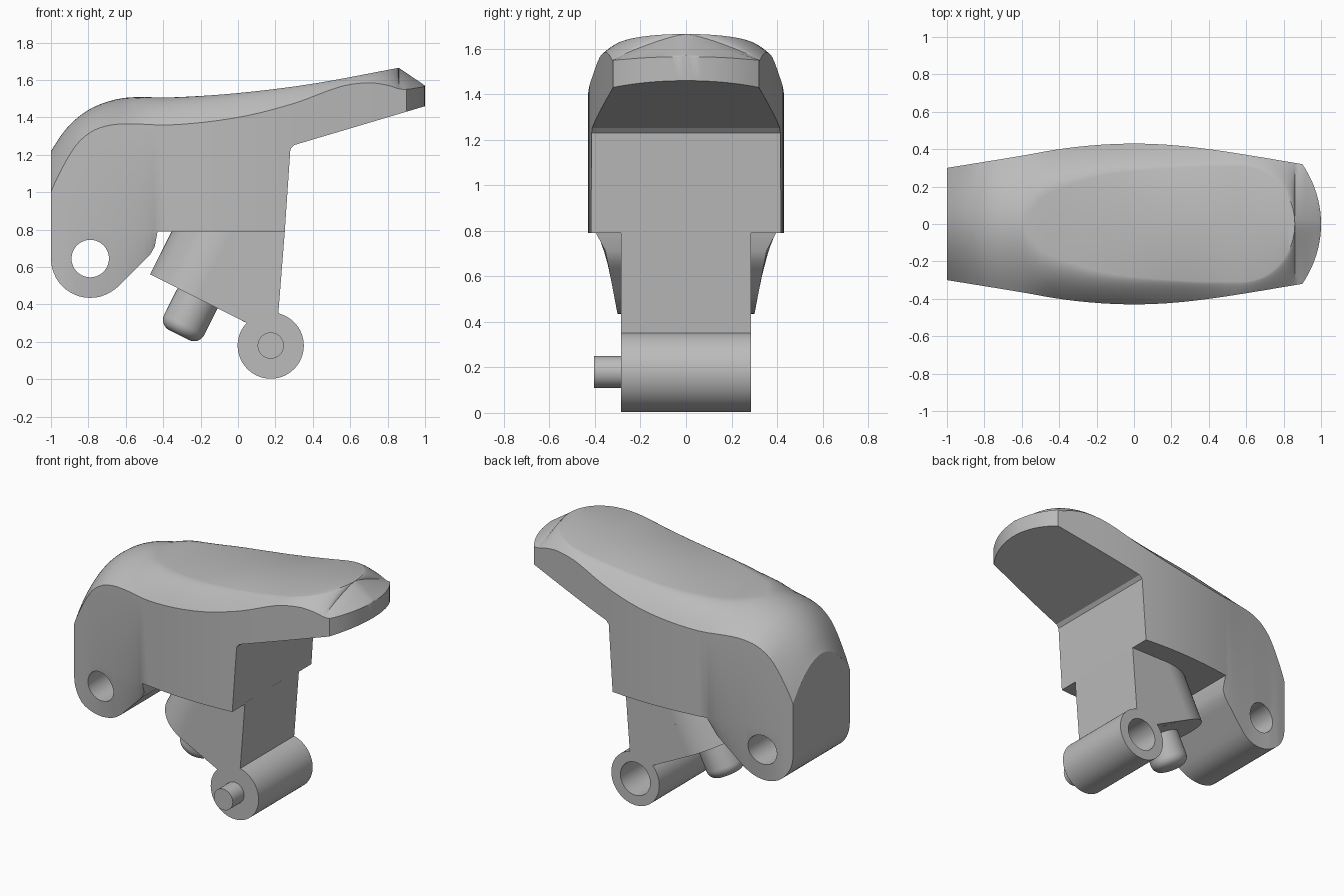
import bpy, bmesh, math
from mathutils import Vector

cube = bpy.data.objects.get("Cube")
if cube:
    bpy.data.objects.remove(cube, do_unlink=True)

grey = bpy.data.materials.new("plain grey")
grey.use_nodes = True
colour = (0.5, 0.5, 0.5, 1)
grey.diffuse_color = colour
grey.node_tree.nodes["Principled BSDF"].inputs["Base Color"].default_value = colour


def finish(name, bm, angle=28):
    bmesh.ops.remove_doubles(bm, verts=bm.verts, dist=1e-4)
    bmesh.ops.recalc_face_normals(bm, faces=bm.faces)
    mesh = bpy.data.meshes.new(name)
    bm.to_mesh(mesh)
    bm.free()
    mesh.materials.append(grey)
    obj = bpy.data.objects.new(name, mesh)
    bpy.context.collection.objects.link(obj)
    bpy.ops.object.select_all(action='DESELECT')
    obj.select_set(True)
    bpy.context.view_layer.objects.active = obj
    bpy.ops.object.shade_smooth_by_angle(angle=math.radians(angle))
    return obj


def skin(bm, rings):
    """Bridge closed rings with quads and cap both ends."""
    rings = [[bm.verts.new(p) for p in ring] for ring in rings]
    n = len(rings[0])
    for a, b in zip(rings, rings[1:]):
        for i in range(n):
            j = (i + 1) % n
            bm.faces.new((a[i], a[j], b[j], b[i]))
    bm.faces.new(rings[0])
    bm.faces.new(rings[-1])


def lathe(name, origin, axis, profile, sides=64):
    """Turn (distance, radius) pairs around an axis."""
    turn = Vector(axis).to_track_quat('Z', 'Y')
    rings = []
    for d, r in profile:
        rings.append([Vector(origin) + turn @ Vector((
            r * math.cos(math.tau * i / sides), r * math.sin(math.tau * i / sides), d))
            for i in range(sides)])
    bm = bmesh.new()
    skin(bm, rings)
    return finish(name, bm)


def prism(name, outline, half):
    bm = bmesh.new()
    skin(bm, [[(x, y, z) for x, z in outline] for y in (-half, half)])
    return finish(name, bm)


def curve(points, x):
    """Smooth interpolation through a short list of points."""
    if x <= points[0][0]:
        return points[0][1]
    if x >= points[-1][0]:
        return points[-1][1]
    k = next(i for i in range(len(points) - 1) if x <= points[i + 1][0])

    def slope(i):
        a, b = points[max(i - 1, 0)], points[min(i + 1, len(points) - 1)]
        return (b[1] - a[1]) / (b[0] - a[0])
    (xa, za), (xb, zb) = points[k], points[k + 1]
    h = xb - xa
    t = (x - xa) / h
    return (za * (1 + 2 * t) * (1 - t) ** 2 + zb * t * t * (3 - 2 * t)
            + h * slope(k) * t * (1 - t) ** 2 + h * slope(k + 1) * t * t * (t - 1))


# Body curves along x: crown line, side crease, half width and flat half width
TOP = [(-1, 1.22), (-.93, 1.325), (-.85, 1.405), (-.75, 1.465), (-.6, 1.505),
       (-.35, 1.507), (0, 1.53), (.4, 1.58), (.86, 1.665), (1, 1.69)]
CREASE = [(-1, 1.0), (-.97, 1.07), (-.9, 1.2), (-.84, 1.28), (-.75, 1.34), (-.62, 1.365),
          (-.35, 1.36), (0, 1.4), (.3, 1.475), (.55, 1.565), (.7, 1.585), (.8, 1.572),
          (.88, 1.55), (1, 1.565)]
WIDTH = [(-1, .3), (-.6, .365), (-.4, .4), (-.2, .422), (0, .43), (.2, .422),
         (.4, .4), (.6, .37), (.9, .32)]
FLAT = [(-.6, 0), (-.5, .13), (-.3, .22), (-.1, .27), (.3, .305), (.57, .31)]
FLOOR = .79
LUG_X, LUG_Z, LUG_R = -.79, .645, .21


def underside(x):
    if x < -.64:
        return LUG_Z - math.sqrt(max(LUG_R ** 2 - (x - LUG_X) ** 2, 0))
    if x <= .25:
        pts = [(-.64, .496), (-.47, .665), (-.445, .71), (-.43, FLOOR), (.25, FLOOR)]
    else:
        pts = [(.25, FLOOR), (.28, 1.23), (.3, 1.252), (1, 1.46)]
    for (xa, za), (xb, zb) in zip(pts, pts[1:]):
        if x <= xb:
            return za + (zb - za) * (x - xa) / (xb - xa)
    return pts[-1][1]


def half_width(x):
    if x <= .9:
        return curve(WIDTH, x)
    r = .56
    return math.sqrt(max(r * r - (x - 1 + r) ** 2, 0))


def flat_width(x):
    if x <= .57:
        return curve(FLAT, x)
    return .31 * math.sqrt(max(1 - ((x - .57) / .29) ** 2, 0))


def section(x):
    w, low = half_width(x), underside(x)
    top = min(curve(TOP, x), 1.665 - (x - .86) * .68)
    crease = max(min(curve(CREASE, x), top), low)
    flat = min(flat_width(x), w)
    power = 2 - .7 * min(max((x + .5) / .7, 0), 1)
    foot = min(w, .3 + .19 * (low - .43)) if low < FLOOR else w
    half = [(foot, low), (w, max(low, FLOOR)), (w, crease)]
    for i in range(9, -1, -1):
        u = i / 10
        half.append((flat + (w - flat) * u, crease + (top - crease) * (1 - u ** power)))
    ring = half + [(0, top)] + [(-y, z) for y, z in reversed(half)]
    return [(x, y, z) for y, z in ring]


# Stations are packed where the outline turns
stations = [LUG_X - LUG_R * math.cos(math.pi * i / 24) for i in range(18)]
stations += [-.64, -.6, -.55, -.5, -.47, -.445, -.43]
stations += [-.38 + .07 * i for i in range(9)]
stations += [.25, .28, .3, .36, .42, .48, .54]
stations += [.57 + .29 * math.sin(math.pi * i / 24) for i in range(13)]
stations += [.88, .9] + [1 - .1 * (1 - i / 10) ** 2 for i in range(1, 10)] + [.9999]
stations = sorted(set(round(x, 5) for x in stations))
bm = bmesh.new()
skin(bm, [section(x) for x in stations])
body = finish("lever_body", bm)

# Pivot hole through the rear lug
cutter = lathe("pivot_hole_cutter", (LUG_X, -1, LUG_Z), (0, 1, 0), [(0, .1), (2, .1)])
cutter.hide_render = True
cut = body.modifiers.new("pivot_hole", 'BOOLEAN')
cut.operation = 'DIFFERENCE'
cut.solver = 'EXACT'
cut.object = cutter
bpy.context.view_layer.objects.active = body
bpy.ops.object.modifier_apply(modifier=cut.name)
bpy.data.objects.remove(cutter, do_unlink=True)
bpy.ops.object.select_all(action='DESELECT')
body.select_set(True)
bpy.ops.object.shade_smooth_by_angle(angle=math.radians(28))

# Neck: flat web in front, tilted round back
HALF = .285
base = (-.216, 0, .433)
tilt = Vector((.45, 0, .893))
prism("neck_web", [(-.216, .433), (.07, .29), (.215, .345), (.251, .8), (-.03, .8)], HALF)
lathe("neck_round", base, tilt, [(0, HALF), (.42, HALF)])

# Plunger with a rounded end
R, ROUND = .12, .06
plunger = [(-.05, R), (.16, R)]
for i in range(1, 9):
    a = math.pi / 2 * i / 8
    plunger.append((.16 + ROUND * math.sin(a), R - ROUND + ROUND * math.cos(a)))
lathe("plunger", base, -tilt, plunger)

# Barrel with a pin on one end and a blind bore in the other
lathe("hinge_barrel", (.175, 0, .18), (0, 1, 0),
      [(-.405, .07), (-HALF, .07), (-HALF, .177), (HALF, .177), (HALF, .11), (-.15, .11)])
